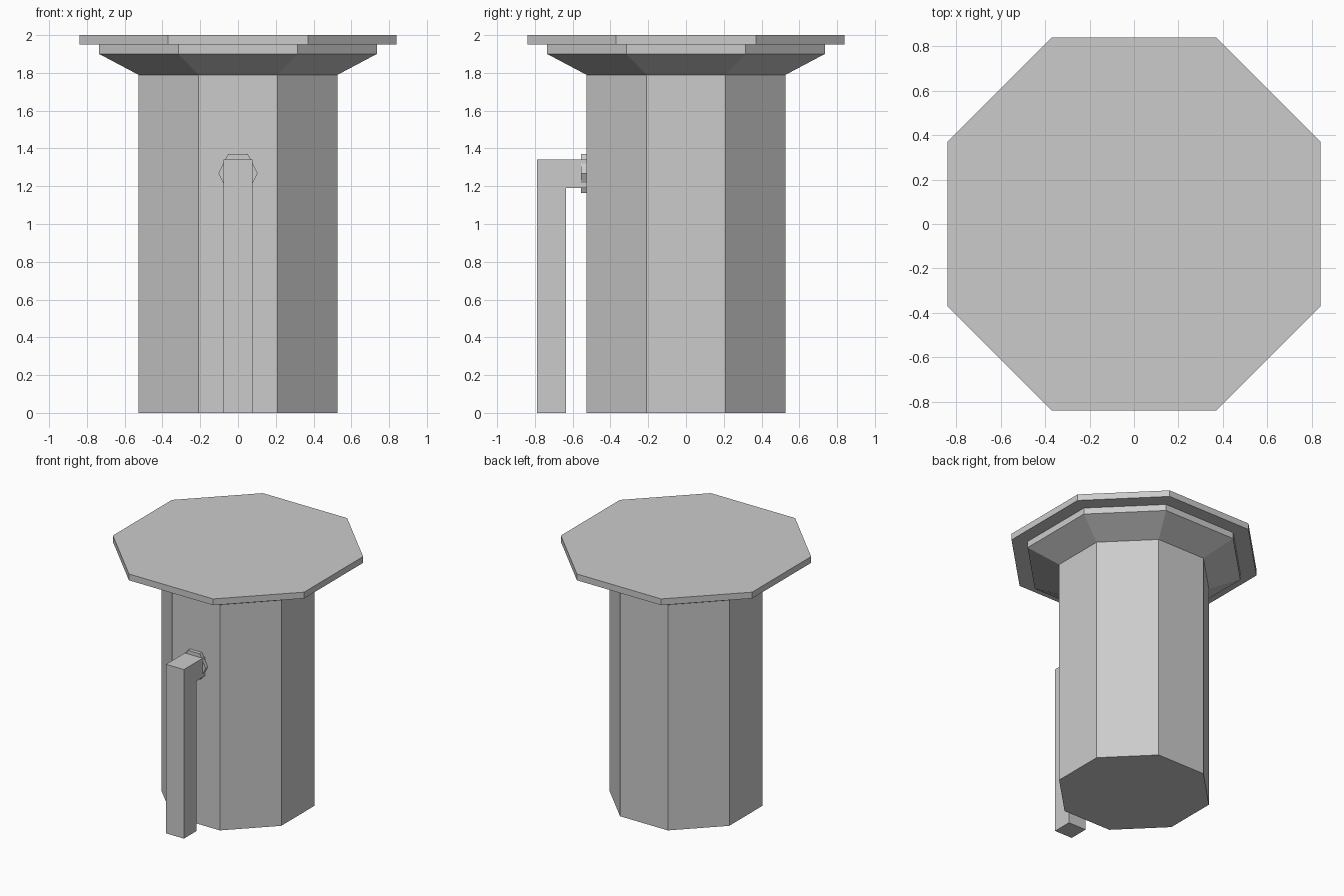
import bpy, bmesh, math

if "Cube" in bpy.data.objects:
    bpy.data.objects.remove(bpy.data.objects["Cube"])


def make_object(name, bm):
    bmesh.ops.recalc_face_normals(bm, faces=bm.faces)
    mesh = bpy.data.meshes.new(name)
    bm.to_mesh(mesh)
    bm.free()
    obj = bpy.data.objects.new(name, mesh)
    bpy.context.collection.objects.link(obj)
    return obj


def octagon(a, h):
    # a: distance to the flat sides, h: half length of a flat side
    return [(a, -h), (a, h), (h, a), (-h, a), (-a, h), (-a, -h), (-h, -a), (h, -a)]


def loft(name, rings):
    # Capped solid through a list of equal-sized point rings
    bm = bmesh.new()
    loops = [[bm.verts.new(p) for p in ring] for ring in rings]
    for low, high in zip(loops, loops[1:]):
        for i in range(len(low)):
            j = (i + 1) % len(low)
            bm.faces.new((low[i], low[j], high[j], high[i]))
    bm.faces.new(loops[0])
    bm.faces.new(loops[-1])
    return make_object(name, bm)


def octagonal_part(name, profile):
    return loft(name, [[(x, y, z) for x, y in octagon(a, h)] for a, h, z in profile])


# Octagonal column, flared capital and overhanging top slab
octagonal_part("column", [(0.527, 0.21, 0.0), (0.527, 0.21, 1.79)])
octagonal_part("flared_capital", [(0.527, 0.21, 1.79), (0.735, 0.315, 1.90), (0.735, 0.315, 1.95)])
octagonal_part("top_slab", [(0.84, 0.37, 1.95), (0.84, 0.37, 2.0)])

# Square pipe: an L-shaped side profile extruded across x
elbow = [(-0.79, 0.0), (-0.635, 0.0), (-0.635, 1.19), (-0.52, 1.19), (-0.52, 1.342), (-0.79, 1.342)]
loft("bent_pipe", [[(x, y, z) for y, z in elbow] for x in (-0.078, 0.078)])

# Hexagonal collar where the pipe meets the column
hexagon = [(0.104 * math.cos(k * math.pi / 3), 1.268 + 0.119 * math.sin(k * math.pi / 3)) for k in range(6)]
loft("pipe_collar", [[(x, y, z) for x, z in hexagon] for y in (-0.555, -0.525)])
